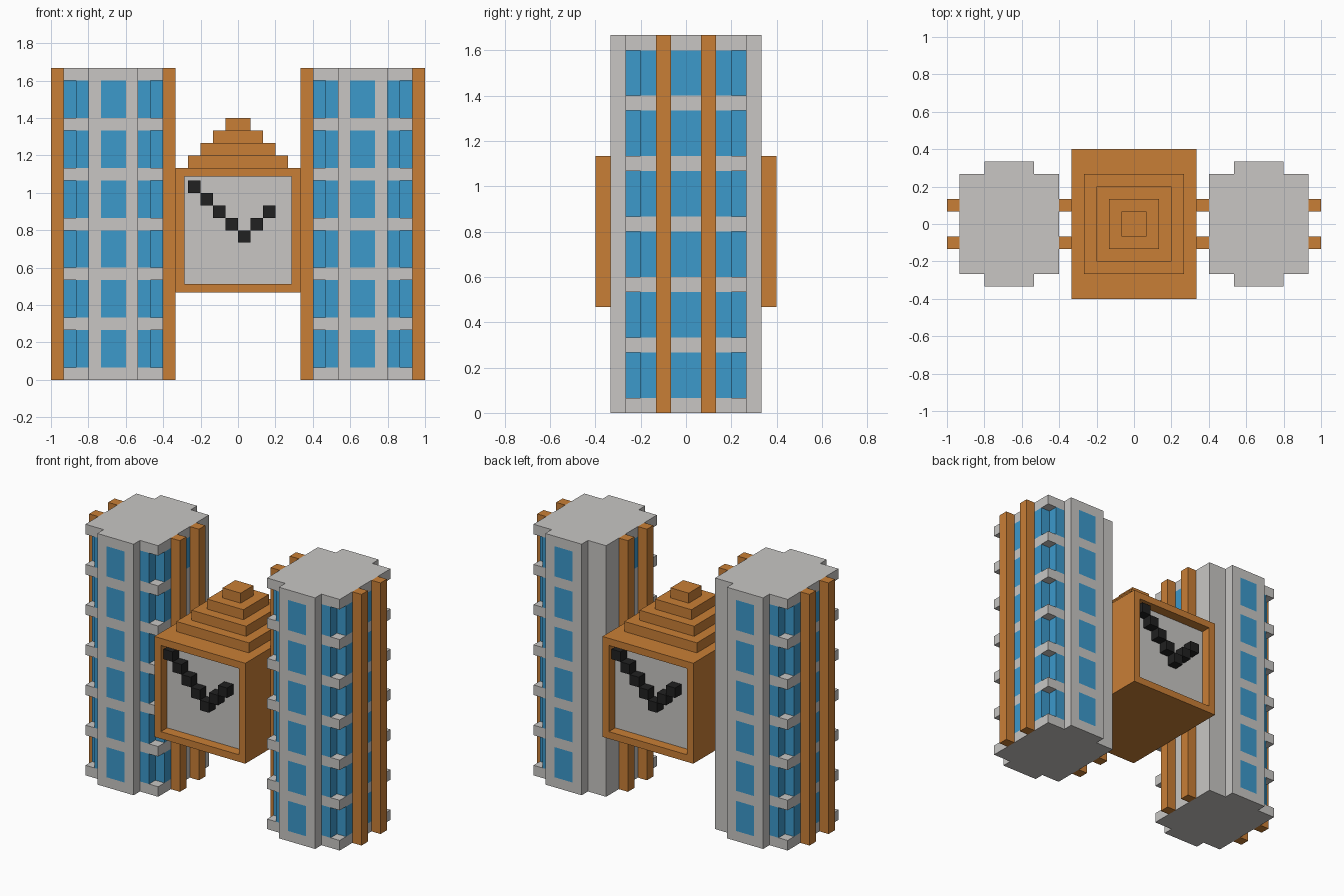
import bpy, bmesh
from mathutils import Vector

if "Cube" in bpy.data.objects:
    bpy.data.objects.remove(bpy.data.objects["Cube"])

U = 1 / 15  # the model sits on a grid of 1/15 unit


def material(name, rgb):
    m = bpy.data.materials.new(name)
    m.diffuse_color = (*rgb, 1)
    m.use_nodes = True
    m.node_tree.nodes["Principled BSDF"].inputs["Base Color"].default_value = m.diffuse_color
    return m


GREY = material("light grey", (0.578, 0.565, 0.552))
BLUE = material("window blue", (0.045, 0.319, 0.597))
ORANGE = material("orange brown", (0.584, 0.212, 0.037))
BLACK = material("black", (0.015, 0.015, 0.015))


def finish(bm, name, mats, mirror=False):
    bmesh.ops.scale(bm, vec=(U, U, U), verts=bm.verts)
    me = bpy.data.meshes.new(name)
    bm.to_mesh(me)
    bm.free()
    for m in mats:
        me.materials.append(m)
    ob = bpy.data.objects.new(name, me)
    bpy.context.collection.objects.link(ob)
    if mirror:
        mod = ob.modifiers.new("mirror", 'MIRROR')
        mod.use_axis[0] = True
        mod.use_mirror_merge = False
    return ob


def prism(bm, pts, z0, z1, caps=True, mats=None):
    """Extrude a counter-clockwise outline; mats gives one material per wall."""
    lo = [bm.verts.new((x, y, z0)) for x, y in pts]
    hi = [bm.verts.new((x, y, z1)) for x, y in pts]
    n = len(pts)
    for i in range(n):
        j = (i + 1) % n
        f = bm.faces.new((lo[i], lo[j], hi[j], hi[i]))
        f.material_index = mats[i] if mats else 0
    if caps:
        bm.faces.new(lo[::-1])
        bm.faces.new(hi)


def box(bm, x0, x1, y0, y1, z0, z1):
    prism(bm, [(x0, y0), (x1, y0), (x1, y1), (x0, y1)], z0, z1)


# Tower floor slabs: seven grey plates with a bump at front and back
slab = [(8, -5), (12, -5), (12, -4), (14, -4), (14, 4), (12, 4), (12, 5),
        (8, 5), (8, 4), (6, 4), (6, -4), (8, -4)]
bm = bmesh.new()
for k in range(7):
    prism(bm, slab, 4 * k, 4 * k + 1)
finish(bm, "tower_floor_slabs", [GREY], mirror=True)

# Tower storeys: the third value says whether the wall starting there is glass
# (2 = glass on the top storey only, where the inner wall clears the clock)
wall = [(8, -5, 0), (9, -5, 1), (11, -5, 0), (12, -5, 0), (12, -4, 1), (13, -4, 1),
        (13, -3, 1), (14, -3, 1), (14, 3, 1), (13, 3, 1), (13, 4, 1), (12, 4, 0),
        (12, 5, 0), (11, 5, 1), (9, 5, 0), (8, 5, 0), (8, 4, 0), (6, 4, 0),
        (6, 1, 2), (6, -1, 0), (6, -2, 1), (6, -3, 1), (7, -3, 1), (7, -4, 1),
        (8, -4, 0)]
bm = bmesh.new()
for k in range(6):
    glass = [int(g == 1 or (g == 2 and k == 5)) for _, _, g in wall]
    prism(bm, [(x, y) for x, y, _ in wall], 4 * k + 1, 4 * k + 4, False, glass)
finish(bm, "tower_storeys", [GREY, BLUE], mirror=True)

# Vertical fins on the inner and outer sides of the towers
bm = bmesh.new()
for x in (5, 14):
    for y in (-2, 1):
        box(bm, x, x + 1, y, y + 1, 0, 25)
finish(bm, "tower_fins", [ORANGE], mirror=True)

# Clock housing with a recessed dial at front and back
bm = bmesh.new()
box(bm, -5, 5, -6, 6, 7, 17)
bm.normal_update()
dials = [f for f in bm.faces if abs(f.normal.y) > 0.9]
bmesh.ops.inset_individual(bm, faces=dials, thickness=1, depth=0)
bmesh.ops.inset_individual(bm, faces=dials, thickness=0, depth=-1)
for f in bm.faces:
    c = f.calc_center_median()
    if abs(abs(c.y) - 5) < 0.01 and abs(f.normal.y) > 0.9:
        f.material_index = 1
finish(bm, "clock_housing", [ORANGE, GREY])

# Stepped roof on the clock
bm = bmesh.new()
for k in range(4):
    r = 4 - k
    box(bm, -r, r, -r, r, 17 + k, 18 + k)
finish(bm, "stepped_roof", [ORANGE])

# Clock hands: diagonal rows of cubes, turned half round for the back dial
cells = [(i - 4, 15 - i) for i in range(5)] + [(1, 12), (2, 13)]
bm = bmesh.new()
for x, z in cells:
    box(bm, x, x + 1, -6, -5, z, z + 1)
    box(bm, -x - 1, -x, 5, 6, z, z + 1)
finish(bm, "clock_hands", [BLACK])
